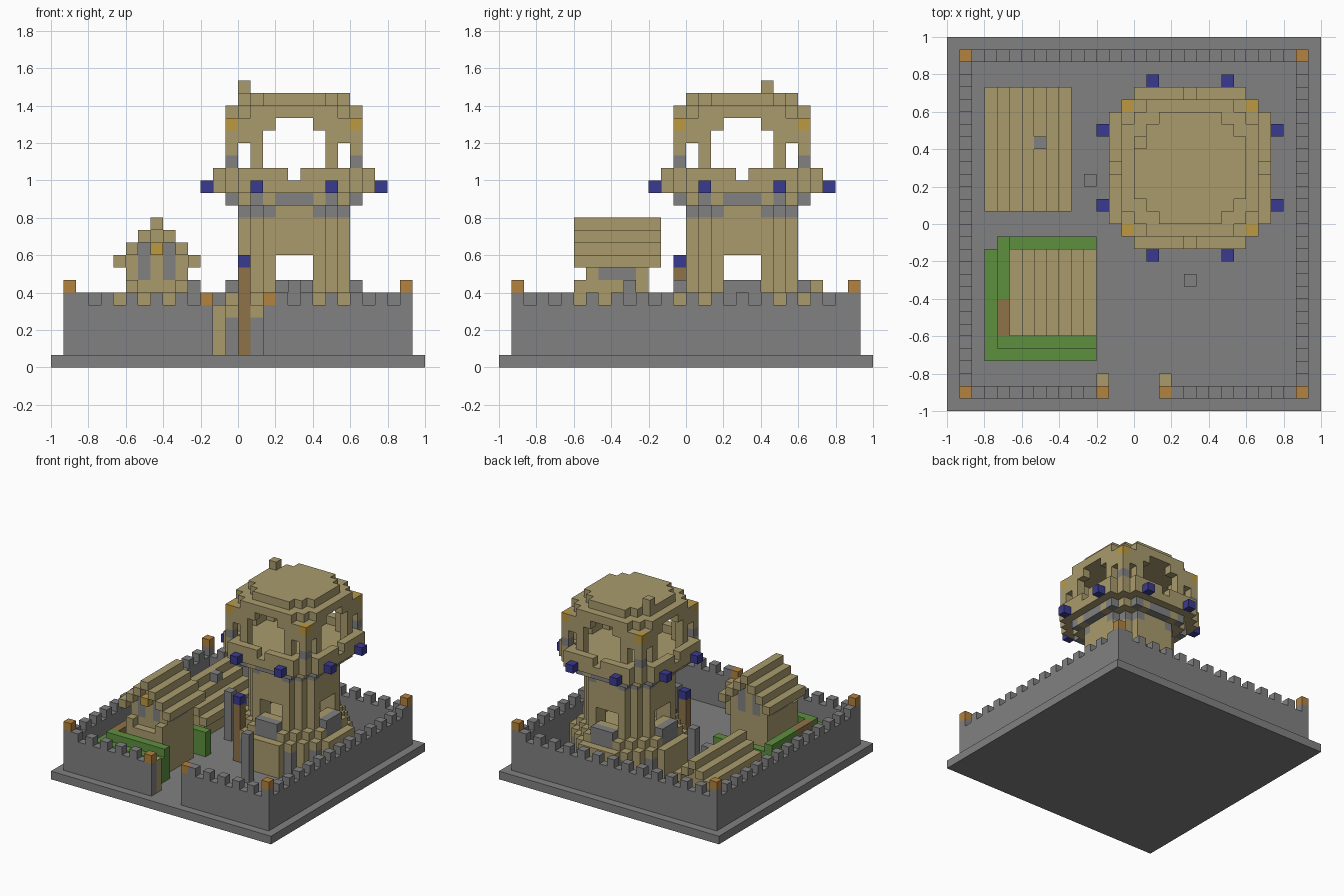
import bpy, bmesh
from mathutils import Vector

old = bpy.data.objects.get("Cube")
if old:
    bpy.data.objects.remove(old)

U = 2 / 30          # block size
C = 19              # tower centre, in blocks


def material(name, rgb):
    m = bpy.data.materials.new(name)
    m.use_nodes = True
    m.diffuse_color = (*rgb, 1)
    m.node_tree.nodes["Principled BSDF"].inputs["Base Color"].default_value = (*rgb, 1)
    return m


MATS = {
    "stone": material("grey stone", (.22, .22, .22)),
    "tan": material("tan timber", (.40, .33, .155)),
    "orange": material("orange lamp", (.445, .225, .05)),
    "amber": material("amber lamp", (.51, .32, .05)),
    "green": material("green hedge", (.11, .28, .05)),
    "brown": material("brown wood", (.27, .17, .065)),
    "blue": material("blue lantern", (.042, .042, .28)),
}
NAMES = list(MATS)
AXES = [Vector(v) for v in ((1, 0, 0), (0, 1, 0), (0, 0, 1))]


def fill(part, xs, ys, zs, colour):
    """Put a block of cells into a part; each range is (first, last)."""
    for x in range(xs[0], xs[1] + 1):
        for y in range(ys[0], ys[1] + 1):
            for z in range(zs[0], zs[1] + 1):
                part[x, y, z] = colour


def disc(part, r, reach, z0, z1, colour, hollow=False):
    """Stepped octagon around the tower centre, solid or one block thick."""
    def inside(a, b):
        return max(abs(a), abs(b)) <= r and abs(a) + abs(b) <= reach
    for a in range(-r, r + 1):
        for b in range(-r, r + 1):
            rim = not all(inside(a + i, b + j) for i in (-1, 0, 1) for j in (-1, 0, 1))
            if inside(a, b) and (rim or not hollow):
                fill(part, (C + a,) * 2, (C + b,) * 2, (z0, z1), colour)


def around(part, a, b, z0, z1, colour):
    """Repeat one column on all four sides, mirrored; colour None cuts it out."""
    for s in (-1, 1):
        for t in (-1, 1):
            for x, y in ((a * s, b * t), (b * s, a * t)):
                for z in range(z0, z1 + 1):
                    if colour:
                        part[C + x, C + y, z] = colour
                    else:
                        part.pop((C + x, C + y, z), None)


def build(name, part):
    """Turn the cells into one mesh, keeping only outside faces."""
    bm = bmesh.new()
    for cell, colour in part.items():
        p = Vector(cell)
        for k in range(3):
            u, v, n = AXES[(k + 1) % 3], AXES[(k + 2) % 3], AXES[k]
            for s in (-1, 1):
                if tuple(int(q) for q in p + n * s) in part:
                    continue
                o = p + n * max(s, 0)
                ring = [o, o + u, o + u + v, o + v][::s]
                f = bm.faces.new([bm.verts.new(((q.x - 15) * U, (q.y - 15) * U, q.z * U)) for q in ring])
                f.material_index = NAMES.index(colour)
    bmesh.ops.remove_doubles(bm, verts=bm.verts, dist=U / 50)
    me = bpy.data.meshes.new(name)
    bm.to_mesh(me)
    bm.free()
    for m in MATS.values():
        me.materials.append(m)
    bpy.context.collection.objects.link(bpy.data.objects.new(name, me))


# Ground slab
ground = {}
fill(ground, (0, 29), (0, 29), (0, 0), "stone")
build("ground_slab", ground)

# Outer wall with battlements, corner lamps and a gate gap
wall = {}
for k in range(1, 29):
    for x, y in ((k, 1), (k, 28), (1, k), (28, k)):
        top = 4 if (x + y) % 2 == 0 else 5
        fill(wall, (x, x), (y, y), (1, top), "stone")
for x in (1, 28):
    for y in (1, 28):
        wall[x, y, 5] = "stone"
        wall[x, y, 6] = "orange"
for cell in [c for c in wall if 13 <= c[0] <= 16 and c[1] == 1]:
    del wall[cell]
for x in (12, 17):
    wall[x, 1, 5] = "orange"
    fill(wall, (x, x), (2, 2), (1, 4), "tan")
build("outer_wall", wall)

# Tower skirt
skirt = {}
disc(skirt, 6, 8, 1, 4, "tan")
around(skirt, 5, 3, 1, 3, "stone")
disc(skirt, 5, 7, 5, 5, "tan")
for a in (0, 1):
    around(skirt, a, 5, 5, 6, "stone")      # window sills
build("tower_skirt", skirt)

# Tower shaft with a window on each side
shaft = {}
disc(shaft, 4, 6, 6, 12, "tan", hollow=True)
for a in (0, 1):
    around(shaft, a, 4, 7, 8, None)
for a, b in ((2, 4), (3, 3)):
    around(shaft, a, b, 12, 12, "stone")
build("tower_shaft", shaft)

# Balcony: corbel, floor and a rail with a gap on each side
balcony = {}
disc(balcony, 5, 8, 13, 13, "tan")
for a in (0, 1, 3):
    around(balcony, a, 5, 13, 13, "stone")
disc(balcony, 6, 10, 14, 14, "tan")
disc(balcony, 6, 10, 15, 15, "tan", hollow=True)
around(balcony, 0, 6, 15, 15, None)
build("balcony", balcony)

lanterns = {}
around(lanterns, 3, 7, 14, 14, "blue")
build("balcony_lanterns", lanterns)

# Lookout: corner posts, inner posts and stepped arches
lookout = {}
around(lookout, 5, 5, 15, 16, "stone")
around(lookout, 5, 5, 17, 18, "tan")
around(lookout, 3, 5, 15, 19, "tan")
around(lookout, 4, 5, 18, 19, "tan")
around(lookout, 2, 5, 19, 19, "tan")
around(lookout, 5, 5, 19, 19, "amber")
build("lookout_arches", lookout)

# Tower roof with a finial
roof = {}
disc(roof, 5, 8, 20, 20, "tan")
disc(roof, 4, 6, 21, 21, "tan")
roof[15, 21, 22] = "tan"
build("tower_roof", roof)


def gable(name, ridge, ys, eave):
    """Stepped gable roof of seven beams running front to back."""
    part = {}
    for d in range(-3, 4):
        z = eave + 3 - abs(d)
        fill(part, (ridge + d,) * 2, ys, (z, z), "tan")
    build(name, part)


def body(ridge, ys, eave):
    """Walls below a gable roof, filled up to the beams."""
    part = {}
    for d in range(-2, 3):
        fill(part, (ridge + d,) * 2, ys, (1, eave + 2 - abs(d)), "tan")
    return part


# House
gable("house_roof", 8, (6, 12), 8)
house = body(8, (7, 11), 8)
for x in (7, 9):
    for y in (7, 11):
        fill(house, (x, x), (y, y), (7, 9), "stone")
for x in (6, 10):
    fill(house, (x, x), (8, 10), (7, 7), "stone")
house[8, 6, 9] = "amber"
fill(house, (6, 10), (6, 6), (1, 5), "tan")
fill(house, (6, 6), (6, 6), (6, 6), "tan")
fill(house, (10, 10), (6, 6), (6, 6), "tan")
build("house", house)

# Long hall
gable("hall_roof", 6, (16, 25), 3)
hall = body(6, (17, 24), 3)
build("hall", hall)
chimney = {(7, 21, 6): "stone"}
build("hall_chimney", chimney)

# Stepped hedge around the house
hedge = {}
fill(hedge, (3, 11), (4, 4), (1, 3), "green")
fill(hedge, (3, 3), (4, 12), (1, 3), "green")
fill(hedge, (4, 11), (5, 5), (1, 4), "green")
fill(hedge, (4, 4), (5, 13), (1, 4), "green")
fill(hedge, (4, 11), (13, 13), (1, 3), "green")
fill(hedge, (4, 4), (6, 8), (1, 4), "brown")
build("hedge", hedge)

# Lantern pole and stone posts
pole = {}
fill(pole, (15, 15), (14, 14), (1, 7), "brown")
pole[15, 14, 8] = "blue"
build("lantern_pole", pole)
posts = {}
fill(posts, (11, 11), (18, 18), (1, 6), "stone")
fill(posts, (19, 19), (10, 10), (1, 6), "stone")
build("stone_posts", posts)
